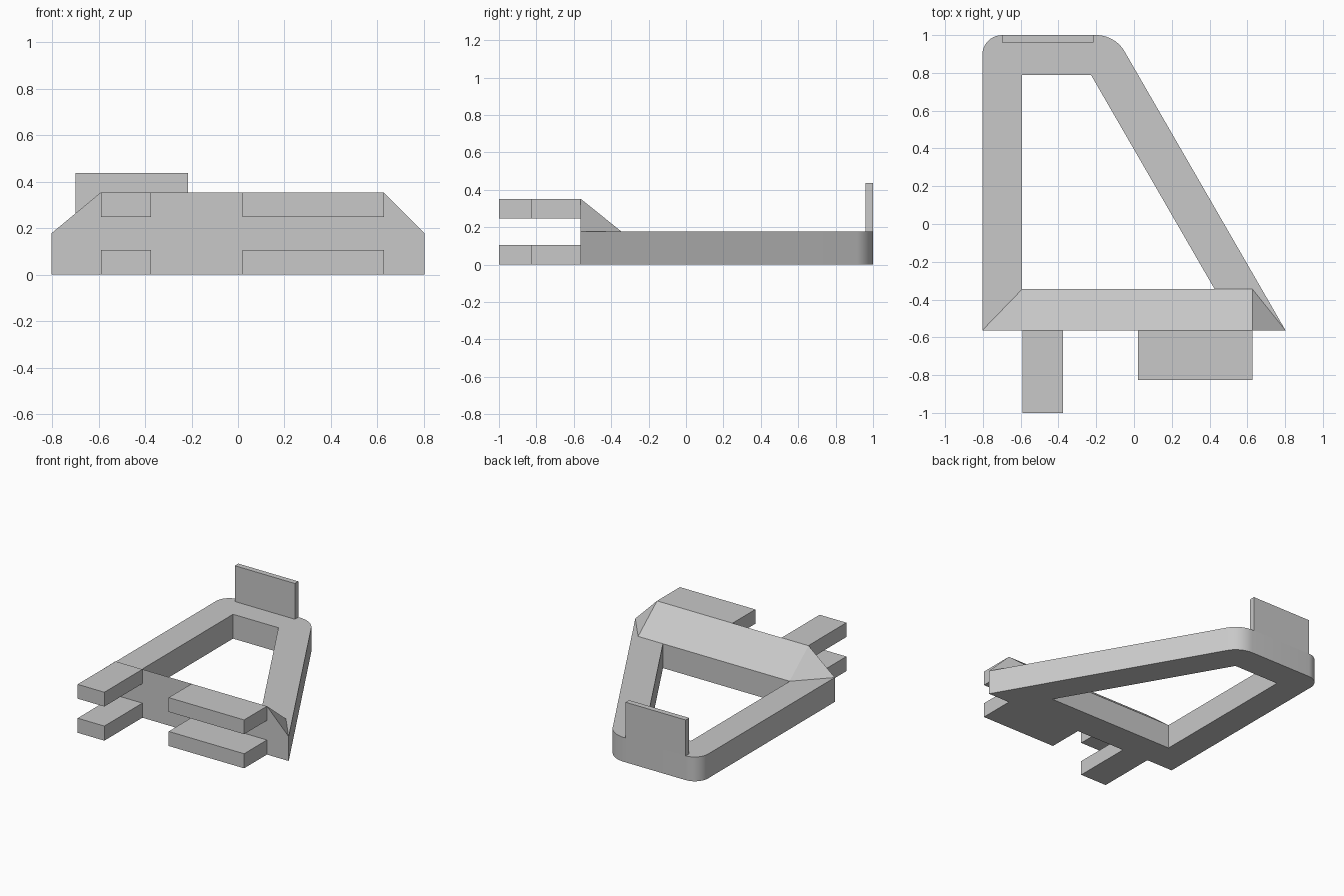
import bpy
import bmesh
import math
from mathutils import Vector

cube = bpy.data.objects.get("Cube")
if cube:
    bpy.data.objects.remove(cube, do_unlink=True)

grey = bpy.data.materials.new("plain grey")
grey.use_nodes = True
COLOUR = (0.58, 0.58, 0.58, 1)
grey.diffuse_color = COLOUR
grey.node_tree.nodes["Principled BSDF"].inputs["Base Color"].default_value = COLOUR

DECK = 0.177    # top of the frame
CREST = 0.352   # top of the ridge
FRONT = -0.563  # front face of the frame
INNER = -0.345  # front edge of the opening


def finish(name, bm):
    """Turn a bmesh into a named object with the grey material."""
    bmesh.ops.recalc_face_normals(bm, faces=bm.faces)
    mesh = bpy.data.meshes.new(name)
    bm.to_mesh(mesh)
    bm.free()
    mesh.materials.append(grey)
    obj = bpy.data.objects.new(name, mesh)
    bpy.context.collection.objects.link(obj)
    return obj


def box(name, x, y, z):
    bm = bmesh.new()
    bmesh.ops.create_cube(bm, size=1)
    for v in bm.verts:
        v.co = [(a + b) / 2 + c * (b - a) for (a, b), c in zip((x, y, z), v.co)]
    return finish(name, bm)


def rounded(prev, corner, nxt, cut, steps=10):
    """Points of a circular arc that rounds a corner, starting cut away from it."""
    p, c, n = Vector(prev), Vector(corner), Vector(nxt)
    u, w = (p - c).normalized(), (n - c).normalized()
    half = u.angle(w) / 2
    radius = cut * math.tan(half)
    centre = c + (u + w).normalized() * cut / math.cos(half)
    a, b = c + u * cut - centre, c + w * cut - centre
    sweep = math.pi - 2 * half
    pts = []
    for i in range(steps + 1):
        t = i / steps
        d = a * math.sin((1 - t) * sweep) + b * math.sin(t * sweep)
        pts.append(centre + d.normalized() * radius)
    return pts


# Flat frame with two rounded rear corners and a four-sided opening
right_front, left_front = (-0.803, FRONT), (0.802, FRONT)
left_back, right_back = (-0.1, 1.0), (-0.803, 1.0)
outline = [right_front, left_front]
outline += rounded(left_front, left_back, right_back, 0.1)
outline += rounded(left_back, right_back, right_front, 0.105)
opening = [(-0.593, INNER), (0.427, INNER), (-0.228, 0.79), (-0.593, 0.79)]

bm = bmesh.new()
edges = []
for loop in (outline, opening):
    verts = [bm.verts.new((p[0], p[1], 0)) for p in loop]
    edges += [bm.edges.new((v, verts[i - 1])) for i, v in enumerate(verts)]
bmesh.ops.triangle_fill(bm, edges=edges, use_beauty=True, use_dissolve=False)
top = bmesh.ops.extrude_face_region(bm, geom=bm.faces[:])["geom"]
bmesh.ops.translate(bm, vec=(0, 0, DECK),
                    verts=[g for g in top if isinstance(g, bmesh.types.BMVert)])
frame = finish("frame", bm)
bpy.ops.object.select_all(action="DESELECT")
frame.select_set(True)
bpy.context.view_layer.objects.active = frame
bpy.ops.object.shade_smooth_by_angle(angle=math.radians(30))

# Sloped ridge along the front of the frame
bm = bmesh.new()
for x_end, x_crest in ((-0.803, -0.592), (0.802, 0.627)):
    for co in ((x_end, FRONT, DECK), (x_crest, FRONT, CREST), (x_crest, INNER, DECK)):
        bm.verts.new(co)
bmesh.ops.convex_hull(bm, input=bm.verts[:])
bmesh.ops.dissolve_limit(bm, angle_limit=0.02, verts=bm.verts[:], edges=bm.edges[:])
finish("front_ridge", bm)

# Two pairs of prongs in front of the ridge
for level, z in (("lower", (0, 0.106)), ("upper", (0.248, CREST))):
    box(level + "_narrow_prong", (-0.59, -0.375), (-1, FRONT), z)
    box(level + "_wide_prong", (0.02, 0.627), (-0.825, FRONT), z)

# Upright plate on the rear edge
box("rear_plate", (-0.698, -0.215), (0.96, 1.0), (DECK, 0.437))
